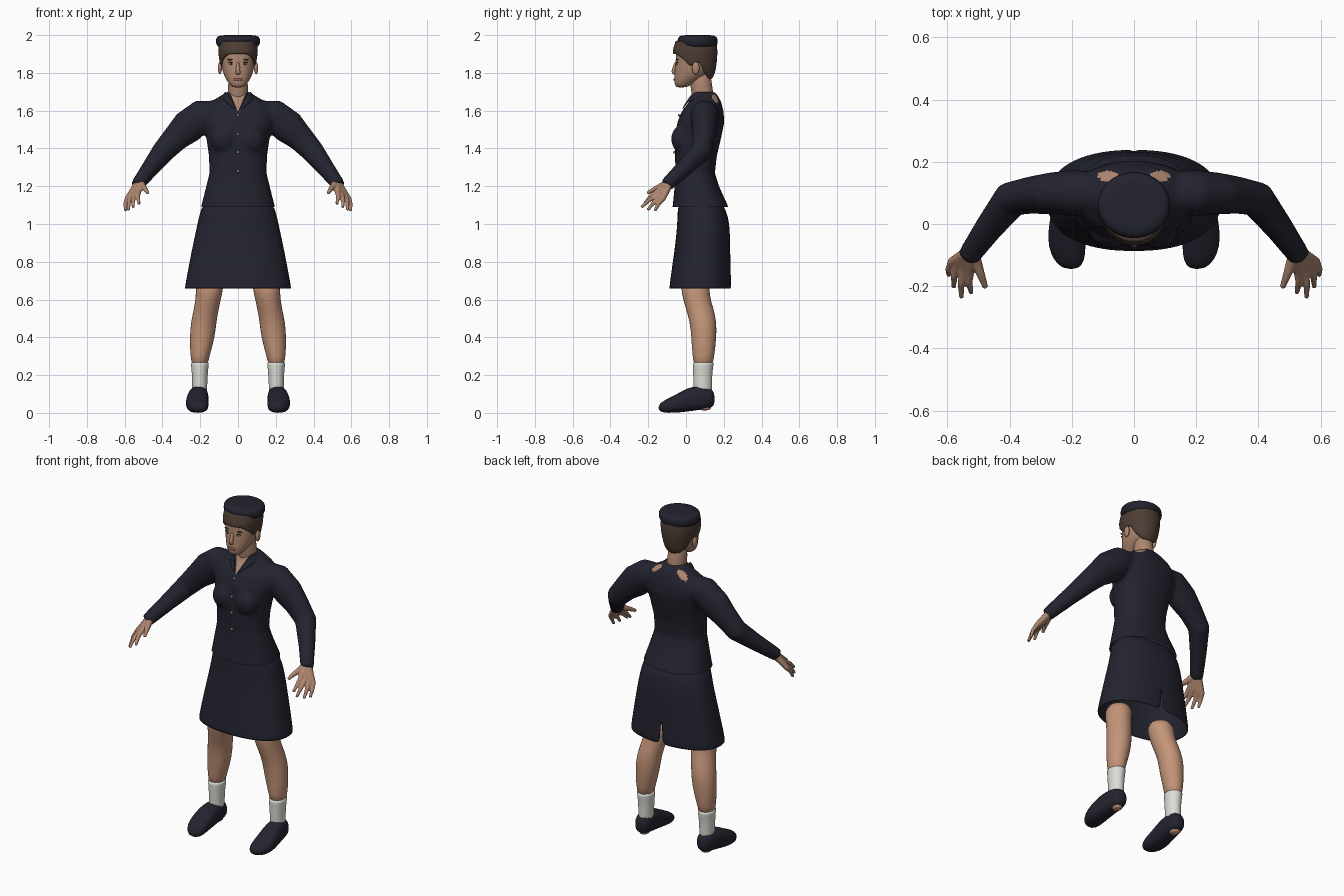
import bpy, bmesh, math
from mathutils import Vector, Matrix

if "Cube" in bpy.data.objects:
    bpy.data.objects.remove(bpy.data.objects["Cube"], do_unlink=True)


def material(name, *rgb):
    m = bpy.data.materials.new(name)
    m.use_nodes = True
    m.diffuse_color = (*rgb, 1)
    m.node_tree.nodes["Principled BSDF"].inputs["Base Color"].default_value = (*rgb, 1)
    return m


NAVY = material("navy cloth", 0.017, 0.017, 0.029)
SKIN = material("leg skin", 0.55, 0.30, 0.19)
FACE = material("face and hand skin", 0.42, 0.24, 0.16)
HAIR = material("brown hair", 0.075, 0.047, 0.035)
SOCK = material("white sock", 0.72, 0.72, 0.67)
DARK = material("dark eye", 0.02, 0.014, 0.012)
EYE = material("eye white", 0.55, 0.52, 0.48)
LIPS = material("lips", 0.30, 0.13, 0.10)
METAL = material("button grey", 0.25, 0.23, 0.22)


def spow(v, p):
    return math.copysign(abs(v) ** (2 / p), v)


def section(row, a, p=2, axis="z"):
    # row = position along axis, centre x, half width, low and high limits
    t, c, r, lo, hi = row
    x = c + r * spow(math.sin(a), p)
    w = (lo + hi) / 2 - (hi - lo) / 2 * spow(math.cos(a), p)
    return (x, w, t) if axis == "z" else (x, t, w)


def table(rows, t):
    # linear lookup in a sorted table
    if t <= rows[0][0]:
        return rows[0]
    for a, b in zip(rows, rows[1:]):
        if t <= b[0]:
            f = (t - a[0]) / (b[0] - a[0])
            return tuple(u + (v - u) * f for u, v in zip(a, b))
    return rows[-1]


def skin_rings(bm, rings, caps=True, closed=True):
    vs = [[bm.verts.new(co) for co in ring] for ring in rings]
    n = len(vs[0])
    for a, b in zip(vs, vs[1:]):
        for i in range(n if closed else n - 1):
            j = (i + 1) % n
            bm.faces.new((a[i], a[j], b[j], b[i]))
    if caps:
        bm.faces.new(vs[0])
        bm.faces.new(vs[-1])


def loft(bm, rows, p=2, axis="z", n=24, caps=True):
    skin_rings(bm, [[section(r, math.tau * i / n, p, axis) for i in range(n)] for r in rows], caps)


def tube(bm, path, radii, n=12):
    pts = [Vector(q) for q in path]
    rings = []
    for i, q in enumerate(pts):
        t = (pts[min(i + 1, len(pts) - 1)] - pts[max(i - 1, 0)]).normalized()
        v = Vector((0, 1, 0))
        v = (v - t * v.dot(t)).normalized()
        u = t.cross(v)
        ru, rv = radii[i]
        rings.append([q + u * ru * math.cos(math.tau * k / n) + v * rv * math.sin(math.tau * k / n)
                      for k in range(n)])
    skin_rings(bm, rings)


def ball(bm, loc, size, seg=14):
    bmesh.ops.create_uvsphere(bm, u_segments=seg, v_segments=seg // 2 + 1, radius=1,
                              matrix=Matrix.Translation(loc) @ Matrix.Diagonal((*size, 1)))


def finish(bm, name, mats, subdiv=0, thick=0, fuse=0, smooth=3, side=1):
    for v in bm.verts:
        v.co.x *= side
    bmesh.ops.recalc_face_normals(bm, faces=bm.faces)
    me = bpy.data.meshes.new(name)
    bm.to_mesh(me)
    bm.free()
    ob = bpy.data.objects.new(name, me)
    bpy.context.collection.objects.link(ob)
    if fuse:
        m = ob.modifiers.new("fuse", "REMESH")
        m.mode, m.voxel_size = "VOXEL", fuse
        m = ob.modifiers.new("soften", "SMOOTH")
        m.factor, m.iterations = 0.5, smooth
        dg = bpy.context.evaluated_depsgraph_get()
        ob.data = me = bpy.data.meshes.new_from_object(ob.evaluated_get(dg))
        ob.modifiers.clear()
    if thick:
        m = ob.modifiers.new("thickness", "SOLIDIFY")
        m.thickness = thick
    if subdiv:
        ob.modifiers.new("round", "SUBSURF").levels = subdiv
        ob.modifiers["round"].render_levels = subdiv
    me.materials.clear()
    for m in mats:
        me.materials.append(m)
    me.shade_smooth()
    return ob


# jacket: body, bust and sleeves fused into one cloth surface
bm = bmesh.new()
loft(bm, [(1.05, 0, .205, -.078, .235), (1.1, 0, .193, -.07, .22), (1.2, 0, .168, -.06, .175),
          (1.27, 0, .151, -.056, .153), (1.36, 0, .154, -.058, .163), (1.46, 0, .168, -.058, .187),
          (1.54, 0, .192, -.045, .203), (1.6, 0, .19, -.02, .198), (1.65, 0, .14, .02, .185),
          (1.68, 0, .09, .035, .168), (1.7, 0, .06, .045, .15)], p=2.3, n=40)
for s in (1, -1):
    ball(bm, (s * .075, -.02, 1.45), (.07, .06, .075))
    tube(bm, [(s * .08, .1, 1.6), (s * .19, .1, 1.575), (s * .265, .098, 1.515), (s * .33, .093, 1.455),
              (s * .395, .08, 1.385), (s * .465, -.01, 1.295), (s * .533, -.105, 1.205)],
         [(.055, .06), (.085, .075), (.09, .068), (.072, .06), (.061, .058), (.047, .046), (.036, .036)], 20)
jacket = finish(bm, "jacket", [NAVY, FACE], fuse=.011, smooth=4)
bm = bmesh.new()
bm.from_mesh(jacket.data)
bmesh.ops.bisect_plane(bm, geom=bm.verts[:] + bm.edges[:] + bm.faces[:],
                       plane_co=(0, 0, 1.09), plane_no=(0, 0, 1), clear_inner=True)
V_LOW, V_SLOPE = 1.595, .42
for s in (1, -1):
    front = [f for f in bm.faces if f.calc_center_median().y < .07 and f.calc_center_median().z > 1.55]
    geom = set(front) | {e for f in front for e in f.edges} | {v for f in front for v in f.verts}
    bmesh.ops.bisect_plane(bm, geom=list(geom), plane_co=(0, 0, V_LOW), plane_no=(s, 0, -V_SLOPE))
for f in bm.faces:
    c = f.calc_center_median()
    neckline = c.y < .07 and abs(c.x) < (c.z - V_LOW) * V_SLOPE
    gap = c.z > 1.62 and math.hypot((abs(c.x) - .085) / .034, (c.y - .155) / .016) < 1
    f.material_index = int(neckline or gap)
bm.to_mesh(jacket.data)
bm.free()
jacket.data.shade_smooth()

# stand collar open at the front
upper = [(.014, -.012, 1.625), (.036, .012, 1.668), (.058, .036, 1.702), (.075, .085, 1.703),
         (.055, .133, 1.698), (0, .15, 1.695)]
lower = [(.012, -.03, 1.597), (.05, -.008, 1.635), (.085, .03, 1.66), (.096, .09, 1.665),
         (.062, .152, 1.665), (0, .175, 1.66)]
bm = bmesh.new()
skin_rings(bm, [h + [(-x, y, z) for x, y, z in h[-2::-1]] for h in (upper, lower)], False, False)
finish(bm, "collar", [NAVY], subdiv=2, thick=.008)

# buttons down the front
bm = bmesh.new()
for z, y in ((1.575, -.034), (1.475, -.06), (1.38, -.06), (1.28, -.058)):
    ball(bm, (0, y, z), (.008, .008, .008), 10)
finish(bm, "jacket_buttons", [METAL])

# skirt with a slit at the back
bm = bmesh.new()
loft(bm, [(1.13, 0, .17, -.035, .175), (1.08, 0, .198, -.045, .212), (1.0, 0, .215, -.046, .232),
          (.9, 0, .237, -.056, .233), (.8, 0, .257, -.07, .236), (.73, 0, .27, -.08, .238),
          (.655, 0, .284, -.09, .24)], p=2.3, n=40, caps=False)
top = [e for e in bm.edges if e.is_boundary and e.verts[0].co.z > 1.1]
bmesh.ops.contextual_create(bm, geom=top)
seam = [e for e in bm.edges if all(abs(v.co.x) < .001 and v.co.y > .1 and v.co.z < .85 for v in e.verts)]
bmesh.ops.split_edges(bm, edges=seam)
for v in bm.verts:
    if abs(v.co.x) < .001 and v.co.y > .1 and v.co.z < .79:
        v.co.x = math.copysign(.006, sum(f.calc_center_median().x for f in v.link_faces))
finish(bm, "skirt", [NAVY], subdiv=1, thick=.006)

# legs, socks, shoes and hands, one of each per side
HEEL = (.205, .1, .026)
for label, s in (("left", 1), ("right", -1)):
    bm = bmesh.new()
    loft(bm, [(.24, .203, .04, .042, .14), (.3, .202, .051, .034, .15), (.4, .189, .067, .028, .162),
              (.48, .182, .068, .02, .162), (.55, .168, .066, .0, .148), (.62, .154, .068, -.022, .122),
              (.72, .145, .08, -.035, .13)])
    finish(bm, label + "_leg", [SKIN], 1, side=s)
    bm = bmesh.new()
    loft(bm, [(.07, .203, .038, .04, .135), (.13, .203, .04, .04, .138), (.2, .202, .041, .038, .138),
              (.262, .202, .048, .035, .147), (.27, .202, .049, .034, .148)])
    finish(bm, label + "_sock", [SOCK], 1, side=s)
    bm = bmesh.new()
    loft(bm, [(.152, .205, .022, .045, .1), (.135, .205, .043, .026, .132), (.09, .207, .051, .018, .143),
              (.03, .212, .056, .01, .14), (-.02, .216, .06, .003, .117), (-.07, .216, .061, 0, .088),
              (-.12, .208, .05, 0, .065), (-.146, .202, .022, .012, .042)], p=2.4, axis="y")
    finish(bm, label + "_shoe", [NAVY], 1, side=s)
    bm = bmesh.new()
    ball(bm, HEEL, (.028, .032, .013))
    finish(bm, label + "_heel_skin", [SKIN], side=s)

    bm = bmesh.new()
    wrist = Vector((.522, -.085, 1.222))
    tips = [(.523, -.222, 1.105), (.555, -.237, 1.088), (.58, -.203, 1.073), (.596, -.165, 1.068)]
    for i, tip in enumerate(tips):
        knuckle = Vector((.528, -.152, 1.17)).lerp(Vector((.585, -.122, 1.135)), i / 3)
        middle = knuckle.lerp(Vector(tip), .5) + Vector((.005, -.002, .006))
        tube(bm, [wrist, wrist.lerp(knuckle, .5), knuckle, middle, tip],
             [(.024, .024), (.019, .019), (.0155, .0155), (.0115, .0115), (.008, .008)])
    tube(bm, [wrist, (.505, -.13, 1.2), (.49, -.17, 1.183), (.477, -.205, 1.163)],
         [(.024, .024), (.018, .018), (.013, .013), (.009, .009)])
    finish(bm, label + "_hand", [FACE], fuse=.005, smooth=2, side=s)

# neck and head
bm = bmesh.new()
loft(bm, [(1.6, 0, .06, .04, .16), (1.66, 0, .057, .035, .15), (1.72, 0, .052, .022, .14),
          (1.82, 0, .052, .02, .13)])
finish(bm, "neck", [FACE], 1)
SKULL = [(1.722, 0, .026, -.05, -.005), (1.735, 0, .044, -.06, .03), (1.765, 0, .064, -.063, .075),
         (1.795, 0, .078, -.062, .12), (1.83, 0, .087, -.058, .145), (1.87, 0, .091, -.055, .153),
         (1.91, 0, .092, -.054, .154), (1.95, 0, .085, -.04, .148), (1.975, 0, .06, -.01, .12)]
bm = bmesh.new()
loft(bm, SKULL, p=2.15)
finish(bm, "head", [FACE], 1)


def on_face(x, z, out=0):
    _, _, r, lo, hi = table(SKULL, z)
    return (x, (lo + hi) / 2 - (hi - lo) / 2 * math.sqrt(1 - (x / r) ** 2) - out, z)


# nose and ears
bm = bmesh.new()
tube(bm, [on_face(0, 1.86, -.006), on_face(0, 1.83, .002), on_face(0, 1.803, .008), on_face(0, 1.79, -.002)],
     [(.008, .008), (.01, .011), (.014, .012), (.012, .006)])
finish(bm, "nose", [FACE], 1)
bm = bmesh.new()
for s in (1, -1):
    ball(bm, (s * .096, .052, 1.825), (.011, .02, .033))
finish(bm, "ears", [FACE])

# painted face details as thin shapes on the surface
details = (("eye_whites", EYE, .036, 1.848, (.014, .005, .0055)),
           ("irises", DARK, .036, 1.848, (.006, .0075, .0055)),
           ("eyelids", DARK, .037, 1.855, (.017, .006, .0025)),
           ("eyebrows", HAIR, .039, 1.87, (.021, .006, .004)),
           ("mouth", LIPS, .008, 1.765, (.018, .005, .006)))
for name, mat, x, z, size in details:
    bm = bmesh.new()
    for s in (1, -1):
        ball(bm, on_face(s * x, z), size)
    finish(bm, name, [mat])

# short hair with a hem that dips in front of and behind the ears
CAP = [(1.755, 0, .066, -.05, .132), (1.8, 0, .085, -.065, .155), (1.87, 0, .1, -.068, .165),
       (1.92, 0, .106, -.07, .167), (1.97, 0, .098, -.055, .16)]
HEM = [(0, 1.9), (.6, 1.897), (1.05, 1.868), (1.4, 1.828), (1.6, 1.855), (1.8, 1.855), (2.05, 1.8),
       (2.5, 1.768), (math.pi, 1.76)]
bm = bmesh.new()
rings = []
for k in range(9):
    ring = []
    for i in range(48):
        a = math.tau * i / 48
        low = table(HEM, min(a, math.tau - a))[1]
        ring.append(section(table(CAP, low + (1.97 - low) * k / 8), a, 2.1))
    rings.append(ring)
skin_rings(bm, rings, caps=False)
finish(bm, "hair", [HAIR], subdiv=1, thick=.02)

# round cap
bm = bmesh.new()
loft(bm, [(1.935, 0, .095, -.03, .15), (1.94, 0, .108, -.04, .16), (1.953, 0, .117, -.046, .168),
          (1.978, 0, .118, -.046, .168), (1.994, 0, .11, -.038, .161), (2.0, 0, .085, -.015, .138),
          (2.0, 0, .04, .025, .1)], n=32)
finish(bm, "hat", [NAVY], 1)
